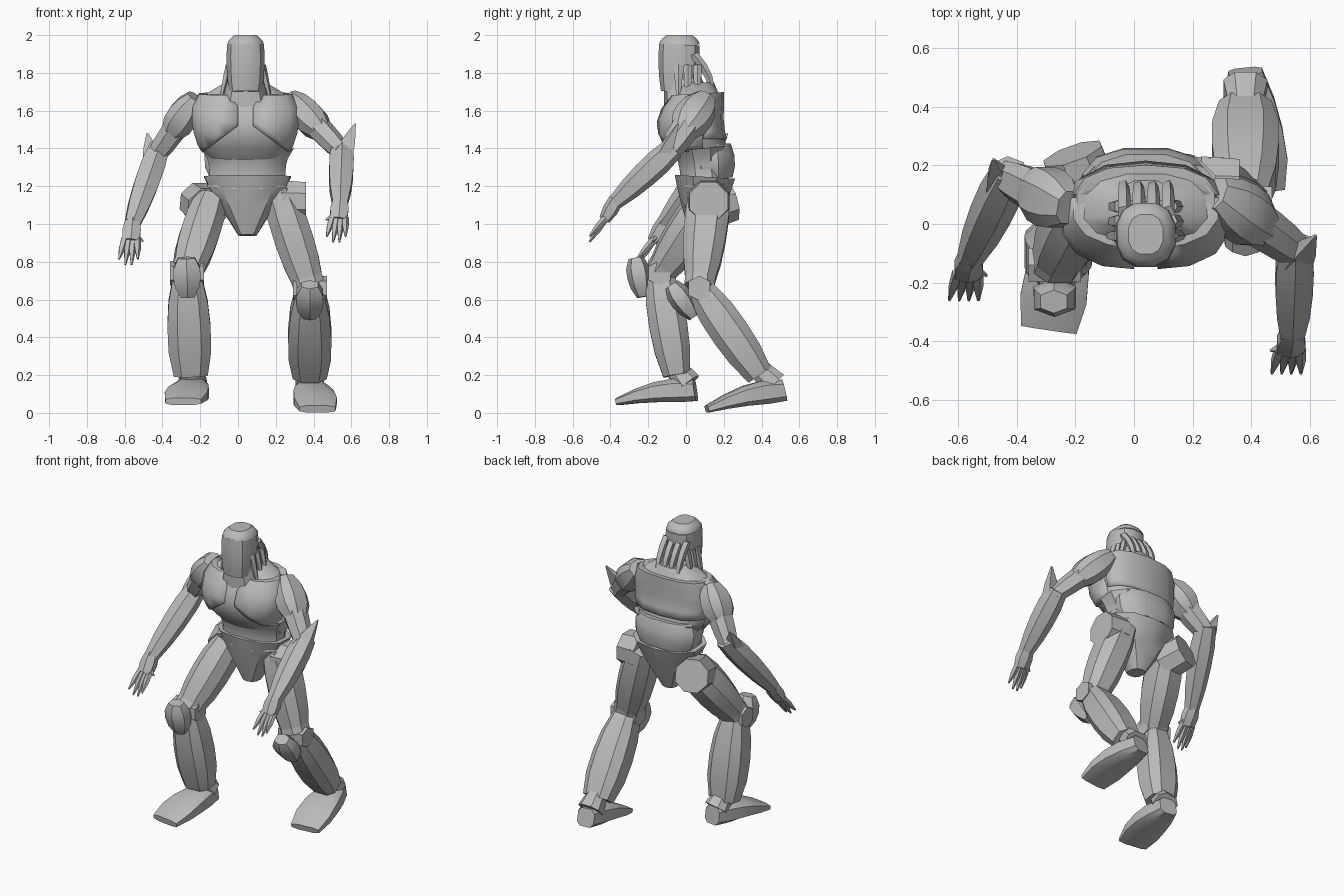
import bpy, bmesh, math
from mathutils import Vector

if "Cube" in bpy.data.objects:
    bpy.data.objects.remove(bpy.data.objects["Cube"])

X, Y, Z = Vector((1, 0, 0)), Vector((0, 1, 0)), Vector((0, 0, 1))
NO_BOW = Vector((0, 0, 0))
POINT = .005

grey = bpy.data.materials.new("plain grey")
grey.use_nodes = True
grey.diffuse_color = (.5, .5, .5, 1)
grey.node_tree.nodes["Principled BSDF"].inputs["Base Color"].default_value = grey.diffuse_color


def power(value, exponent):
    """Signed power, used for rounded-box cross-sections."""
    return math.copysign(abs(value) ** exponent, value)


def mix(pair, fraction):
    first, last = pair
    return first + (last - first) * fraction


def limb(name, start, end, width, depth=None, bulge=0, bow=NO_BOW, sides=8,
         steps=4, across=Y, square=.8, grow=0, cuts=()):
    """Tapered, bulging tube between two points; cuts trim it to a thin plate."""
    start, end = Vector(start), Vector(end)
    depth = depth or width
    along = (end - start).normalized()
    side_axis = across.cross(along).normalized()
    front_axis = along.cross(side_axis)
    bm = bmesh.new()
    rings = []
    for step in range(steps + 1):
        fraction = step / steps
        arch = math.sin(math.pi * fraction)
        swell = 1 + bulge * abs(arch) ** .6
        centre = start.lerp(end, fraction) + bow * arch
        half_width = mix(width, fraction) * swell + grow
        half_depth = mix(depth, fraction) * swell + grow
        ring = []
        for corner in range(sides):
            angle = math.tau * (corner + .5) / sides
            sideways = side_axis * power(math.cos(angle), square) * half_width
            forward = front_axis * power(math.sin(angle), square) * half_depth
            ring.append(bm.verts.new(centre + sideways + forward))
        rings.append(ring)
    for lower, upper in zip(rings, rings[1:]):
        for i in range(sides):
            j = (i + 1) % sides
            bm.faces.new((lower[i], lower[j], upper[j], upper[i]))
    bm.faces.new(rings[0])
    bm.faces.new(rings[-1])
    bmesh.ops.recalc_face_normals(bm, faces=bm.faces)
    for point, outward in cuts:
        geometry = bm.verts[:] + bm.edges[:] + bm.faces[:]
        bmesh.ops.bisect_plane(bm, geom=geometry, plane_co=point,
                               plane_no=outward, clear_outer=True)
    mesh = bpy.data.meshes.new(name)
    bm.to_mesh(mesh)
    bm.free()
    mesh.materials.append(grey)
    part = bpy.data.objects.new(name, mesh)
    bpy.context.collection.objects.link(part)
    if cuts:
        part.modifiers.new("thickness", "SOLIDIFY").thickness = .025
    bpy.ops.object.select_all(action="DESELECT")
    part.select_set(True)
    bpy.context.view_layer.objects.active = part
    bpy.ops.object.shade_smooth_by_angle(angle=math.radians(35))


# Torso, with armour plates cut from a slightly larger chest
chest_shape = dict(start=(.04, .08, 1.35), end=(.04, .06, 1.69), width=(.2, .24),
                   depth=(.14, .13), bulge=.25, bow=Y * -.05, sides=14, steps=5)
limb("chest", **chest_shape)
for side, sign in (("right", -1), ("left", 1)):
    gap = X * (.04 + sign * .04)
    limb(side + "_chest_plate", **chest_shape, grow=.012, cuts=[
        (gap, X * -sign),
        (gap + Z * 1.52, X * -sign * .6 - Z * .8),
        (gap + Z * 1.62, X * -sign * .8 + Z * .5),
        (Y * .09, Y)])
limb("upper_back_plate", **chest_shape, grow=.012,
     cuts=[(Y * .1, -Y), (Z * 1.45, -Z)])
limb("collar", start=(.04, .06, 1.68), end=(.04, .06, 1.75),
     width=(.23, .11), depth=(.12, .09), sides=12, steps=1)
limb("abdomen", start=(.05, .1, 1.2), end=(.05, .08, 1.4),
     width=(.22, .25), depth=(.14, .15), bulge=-.12, sides=12)
limb("lower_back_plate", start=(.04, .13, 1.24), end=(.04, .12, 1.42),
     width=(.19, .2), depth=(.12, .12), bulge=.15, sides=12, steps=3)
limb("pelvis", start=(.05, .1, 1.25), end=(.05, .08, .94),
     width=(.24, .05), depth=(.16, .06), bulge=.04, sides=10)

# Neck, head and hanging locks
limb("neck", start=(.04, .02, 1.58), end=(.04, -.02, 1.76),
     width=(.15, .1), depth=(.14, .1), sides=10, steps=2)
limb("head", start=(.04, -.045, 1.7), end=(.04, -.035, 1.95),
     width=(.09, .1), depth=(.09, .11), bulge=.08, sides=12)
limb("skull_dome", start=(.04, -.035, 1.95), end=(.04, -.035, 2),
     width=(.1, .06), depth=(.11, .07), bulge=.1, sides=12, steps=3)
for number in range(4):
    root = Vector((number * .05 - .035, .04, 1.9))
    limb("back_lock", root, root + Y * .1 - Z * .24, width=(.024, .01),
         bulge=.2, bow=Y * .03, sides=5)
for sign in (-1, 1):
    for y in (-.04, .01, .06):
        root = Vector((.04 + sign * .09, y, 1.84))
        limb("side_lock", root, root + X * sign * .05 - Z * .22, width=(.018, POINT),
             depth=(.024, POINT), bulge=.2, sides=5)


def arm(side, shoulder, elbow, wrist, spike_tip, finger_tips, inward):
    """Shoulder cap, upper arm, forearm, elbow spike and hand."""
    shoulder, elbow, wrist = Vector(shoulder), Vector(elbow), Vector(wrist)
    finger_tips = Vector(finger_tips)
    limb(side + "_shoulder", shoulder.lerp(elbow, -.3), shoulder.lerp(elbow, .5),
         width=(.05, .06), depth=(.06, .07), bulge=.6)
    limb(side + "_upper_arm", shoulder, elbow.lerp(shoulder, -.05),
         width=(.06, .05), depth=(.07, .055), bulge=.2, sides=7)
    limb(side + "_forearm", elbow.lerp(wrist, -.08), wrist,
         width=(.06, .045), depth=(.06, .04), bulge=.35, sides=6)
    limb(side + "_elbow_spike", elbow.lerp(wrist, .15), spike_tip,
         width=(.07, POINT), depth=(.05, POINT), bulge=.2, sides=4, steps=2)
    knuckles = wrist.lerp(finger_tips, .4)
    limb(side + "_palm", wrist.lerp(knuckles, -.2), knuckles,
         width=(.04, .05), depth=(.04, .03), bulge=.2, sides=6, steps=2)
    for number in range(4):
        spread = inward * (number - 1.5)
        drop = Z * .03 * abs(number - 1.5)
        limb(side + "_finger", wrist.lerp(finger_tips, .35) + spread * .7,
             finger_tips + spread + drop, width=(.02, POINT), bulge=.4, sides=5, steps=2)
    limb(side + "_thumb", wrist.lerp(knuckles, .5), knuckles + inward * 2,
         width=(.02, POINT), bulge=.3, sides=5, steps=2)


arm("right", shoulder=(-.27, .08, 1.6), elbow=(-.43, .16, 1.37), wrist=(-.56, -.12, 1),
    spike_tip=(-.48, .22, 1.48), finger_tips=(-.58, -.26, .77), inward=X * .033)
arm("left", shoulder=(.34, .06, 1.6), elbow=(.55, -.09, 1.38), wrist=(.54, -.38, 1.11),
    spike_tip=(.62, -.04, 1.53), finger_tips=(.52, -.51, .89), inward=X * -.033)


def leg(side, hip, knee, ankle, heel, toe, hip_face):
    """Thigh, hip disc, knee armour, shin and foot."""
    hip, knee, ankle, heel = Vector(hip), Vector(knee), Vector(ankle), Vector(heel)
    shin = (ankle - knee).normalized()
    knee_front = knee + shin.cross(X) * .11
    limb(side + "_thigh", hip.lerp(knee, -.1), hip.lerp(knee, .95),
         width=(.09, .085), depth=(.11, .08), bulge=.25)
    limb(side + "_hip_disc", hip, hip + hip_face, width=(.12, .11),
         across=Z, square=1, steps=1)
    limb(side + "_knee_band", hip.lerp(knee, .83), hip.lerp(knee, .98),
         width=(.09, .09), depth=(.085, .085), steps=1)
    limb(side + "_knee_joint", knee - X * .09, knee + X * .09,
         width=(.065, .065), sides=6, across=Z, steps=1)
    limb(side + "_kneecap", knee_front - shin * .1, knee_front + shin * .11,
         width=(.05, .04), depth=(.04, .03), bulge=.8, sides=6)
    limb(side + "_shin", knee + shin * .02, ankle, width=(.08, .095),
         depth=(.08, .075), bulge=.38, square=.7)
    limb(side + "_ankle", ankle + Z * .03, ankle.lerp(heel, .6),
         width=(.06, .08), depth=(.06, .075), steps=1)
    limb(side + "_foot", heel, toe, width=(.06, .1), depth=(.06, .02),
         bulge=.4, bow=Z * .02, across=Z, square=.6)


leg("right", hip=(-.16, .1, 1.08), knee=(-.27, -.14, .74), ankle=(-.25, -.05, .2),
    heel=(-.23, .05, .12), toe=(-.29, -.36, .06), hip_face=Vector((-.05, .14, .04)))
leg("left", hip=(.23, .12, 1.12), knee=(.38, .07, .66), ankle=(.38, .39, .2),
    heel=(.38, .52, .12), toe=(.42, .11, .02), hip_face=X * .13)
